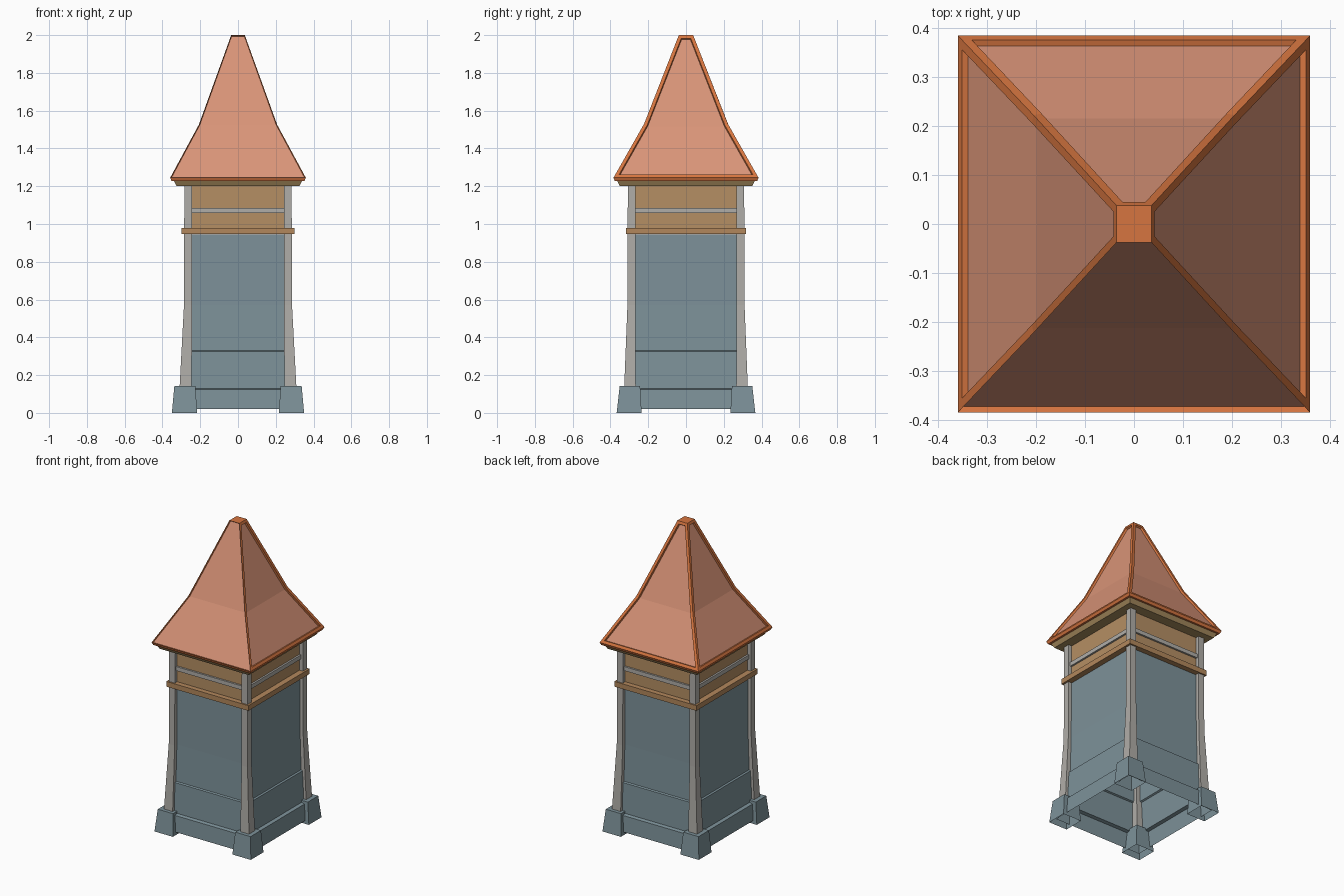
import bpy
import bmesh

cube = bpy.data.objects.get("Cube")
if cube:
    bpy.data.objects.remove(cube, do_unlink=True)


def linear(c):
    return c / 12.92 if c <= 0.04045 else ((c + 0.055) / 1.055) ** 2.4


def material(name, *rgb):
    col = tuple(linear(c) for c in rgb) + (1.0,)
    m = bpy.data.materials.new(name)
    m.use_nodes = True
    m.diffuse_color = col
    m.node_tree.nodes["Principled BSDF"].inputs["Base Color"].default_value = col
    return m


TRIM = material("roof orange", 0.84, 0.46, 0.25)
PANEL = material("roof salmon", 0.85, 0.58, 0.47)
BLUE = material("slate blue", 0.49, 0.57, 0.60)
GREY = material("post grey", 0.69, 0.68, 0.66)
TAN = material("upper wall tan", 0.71, 0.56, 0.39)
BELT = material("belt brown", 0.70, 0.53, 0.36)
OLIVE = material("eave olive", 0.66, 0.55, 0.37)


def loft(bm, levels, bottom=True, top=True):
    """Stack rectangles (z, x0, x1, y0, y1); returns side faces by level."""
    rings = [[bm.verts.new((x, y, z)) for x, y in
              ((x0, y0), (x1, y0), (x1, y1), (x0, y1))]
             for z, x0, x1, y0, y1 in levels]
    sides = []
    for a, b in zip(rings, rings[1:]):
        sides.append([bm.faces.new((a[i], a[(i + 1) % 4], b[(i + 1) % 4], b[i]))
                      for i in range(4)])
    if bottom:
        bm.faces.new(rings[0][::-1])
    if top:
        bm.faces.new(rings[-1])
    return sides


def finish(bm, name, *mats):
    me = bpy.data.meshes.new(name)
    bm.to_mesh(me)
    bm.free()
    for m in mats:
        me.materials.append(m)
    ob = bpy.data.objects.new(name, me)
    bpy.context.collection.objects.link(ob)
    return ob


def centred(levels):
    return [(z, -hx, hx, -hy, hy) for z, hx, hy in levels]


def block(name, mat, levels, **caps):
    bm = bmesh.new()
    loft(bm, centred(levels), **caps)
    return finish(bm, name, mat)


def corners(name, mat, levels, **caps):
    bm = bmesh.new()
    loft(bm, levels, **caps)
    ob = finish(bm, name, mat)
    mod = ob.modifiers.new("four corners", "MIRROR")
    mod.use_axis = (True, True, False)
    mod.use_mirror_merge = False
    return ob


# Hollow stepped wall: base board, middle band, tall upper panel
block("lower_wall", BLUE, [
    (0.02, 0.322, 0.338), (0.125, 0.314, 0.332), (0.13, 0.292, 0.31),
    (0.325, 0.282, 0.304), (0.33, 0.272, 0.294), (0.57, 0.264, 0.287),
    (0.944, 0.262, 0.285)], bottom=False)

# Corner feet, open underneath, and flared posts
corners("corner_feet", BLUE, [
    (0.0, 0.216, 0.35, 0.235, 0.367), (0.143, 0.226, 0.337, 0.243, 0.351)],
    bottom=False)
corners("corner_posts", GREY, [
    (0.14, 0.246, 0.309, 0.266, 0.327), (0.57, 0.243, 0.286, 0.267, 0.31),
    (1.21, 0.243, 0.284, 0.267, 0.308)])

# Belt, upper wall and rail
block("belt", BELT, [(0.946, 0.298, 0.318), (0.98, 0.298, 0.318)])
block("upper_wall", TAN, [(0.97, 0.26, 0.284), (1.21, 0.26, 0.284)])
block("upper_rail", GREY, [(1.057, 0.272, 0.296), (1.084, 0.272, 0.296)])

# Moulding under the eaves
block("eave_moulding", OLIVE, [(1.2, 0.325, 0.35), (1.235, 0.342, 0.368)])

# Bent pyramid roof with a recessed panel on each side
bm = bmesh.new()
sides = loft(bm, centred([
    (1.228, 0.352, 0.377), (1.245, 0.359, 0.384),
    (1.53, 0.205, 0.222), (2.0, 0.036, 0.038)]))
for i in range(4):
    faces = [sides[1][i], sides[2][i]]
    bmesh.ops.inset_region(bm, faces=faces, thickness=0.018, use_even_offset=True)
    bmesh.ops.inset_region(bm, faces=faces, thickness=0.003, depth=-0.012,
                           use_even_offset=True)
    for f in faces:
        f.material_index = 1
finish(bm, "roof", TRIM, PANEL)
